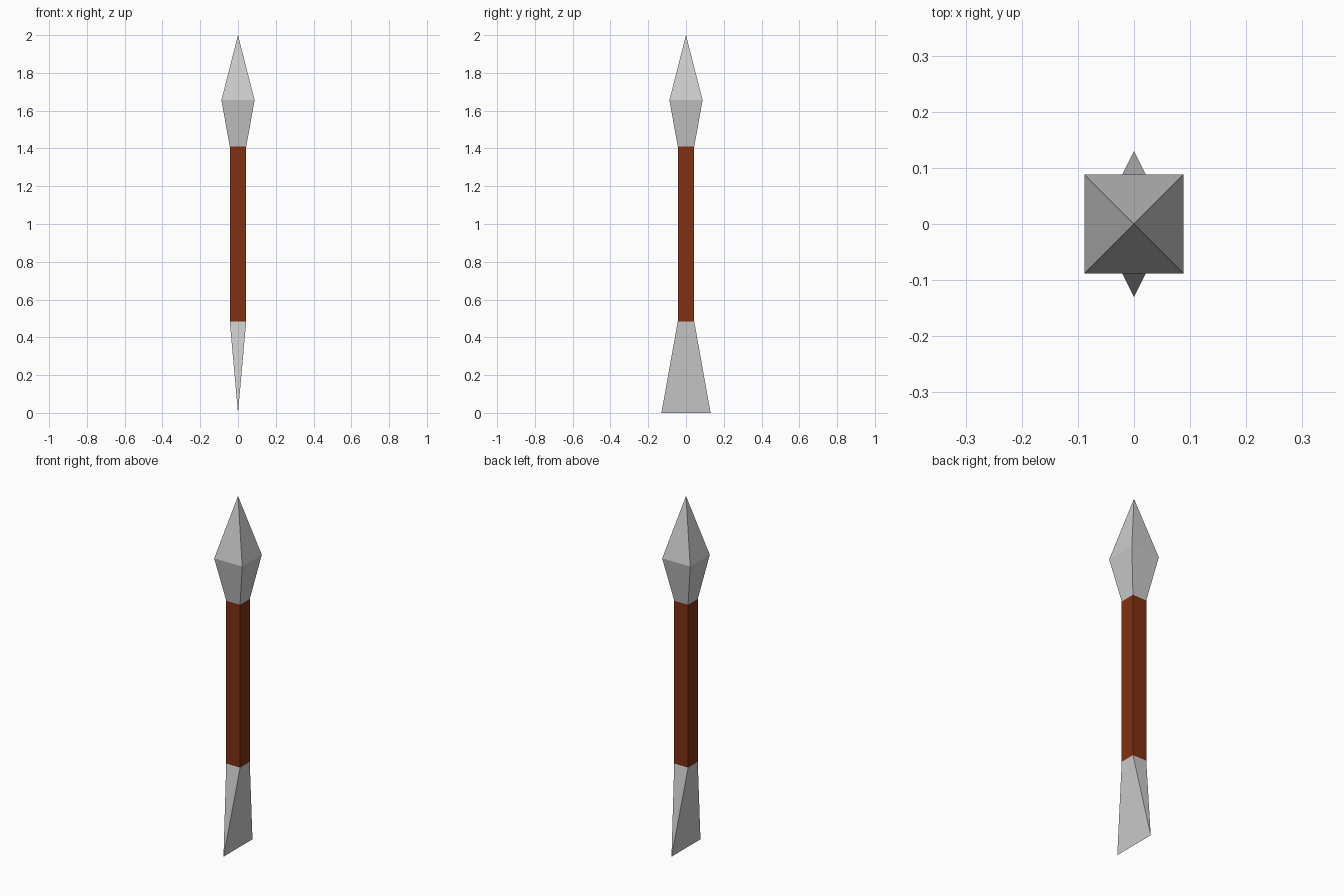
import bpy, bmesh

if "Cube" in bpy.data.objects:
    bpy.data.objects.remove(bpy.data.objects["Cube"])


def loft(name, sections, color=None):
    """Skin rectangular sections (z, half x, half y); collapsed ends become points or edges."""
    bm = bmesh.new()
    rings = [[bm.verts.new((sx * hx, sy * hy, z))
              for sx, sy in ((-1, -1), (1, -1), (1, 1), (-1, 1))]
             for z, hx, hy in sections]
    for low, high in zip(rings, rings[1:]):
        for i in range(4):
            j = (i + 1) % 4
            bm.faces.new((low[i], low[j], high[j], high[i]))
    bmesh.ops.remove_doubles(bm, verts=bm.verts, dist=1e-5)
    mesh = bpy.data.meshes.new(name)
    bm.to_mesh(mesh)
    bm.free()
    obj = bpy.data.objects.new(name, mesh)
    bpy.context.collection.objects.link(obj)
    if color:
        mat = bpy.data.materials.new(name + "_material")
        mat.diffuse_color = color
        mat.use_nodes = True
        mat.node_tree.nodes["Principled BSDF"].inputs["Base Color"].default_value = mat.diffuse_color
        mesh.materials.append(mat)
    return obj


GRIP = 0.0435   # half width of the square handle
LOW, HIGH = 0.485, 1.41

# Chisel blade: square neck flattening to a wide cutting edge
loft("chisel_blade", [(0, 0, 0.13), (LOW, GRIP, GRIP)])

# Square wooden handle
loft("handle", [(LOW, GRIP, GRIP), (HIGH, GRIP, GRIP)], (0.22, 0.03, 0.006, 1))

# Four-sided spear point
loft("spear_point", [(HIGH, GRIP, GRIP), (1.656, 0.088, 0.088), (2, 0, 0)])
